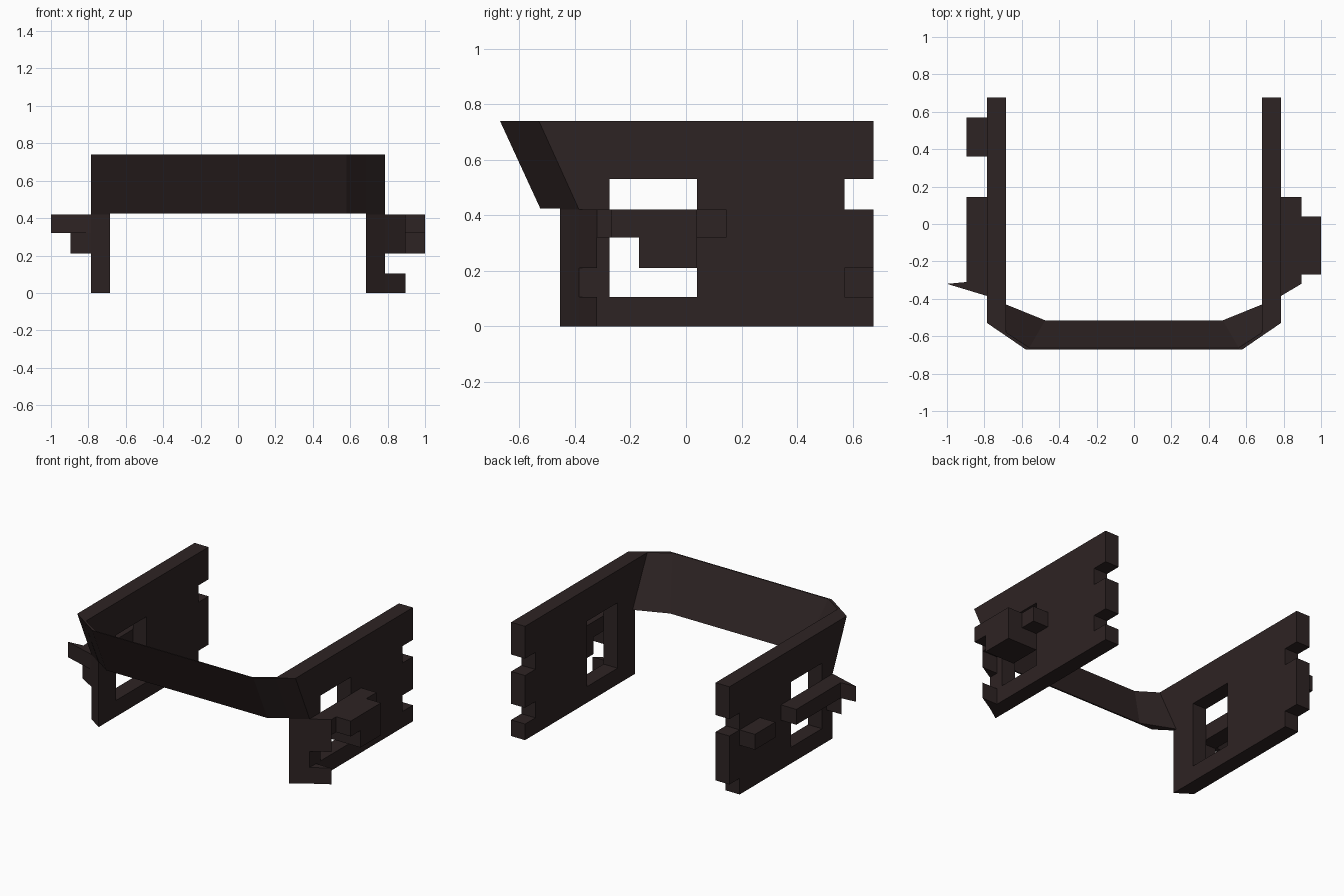
import bpy, bmesh

if "Cube" in bpy.data.objects:
    bpy.data.objects.remove(bpy.data.objects["Cube"])

mat = bpy.data.materials.new("dark brown")
mat.diffuse_color = (0.027, 0.017, 0.017, 1)
mat.use_nodes = True
mat.node_tree.nodes["Principled BSDF"].inputs["Base Color"].default_value = mat.diffuse_color


def make(name, verts, faces):
    me = bpy.data.meshes.new(name)
    me.from_pydata(verts, [], faces)
    bm = bmesh.new()
    bm.from_mesh(me)
    bmesh.ops.recalc_face_normals(bm, faces=bm.faces)
    bm.to_mesh(me)
    bm.free()
    me.materials.append(mat)
    ob = bpy.data.objects.new(name, me)
    bpy.context.collection.objects.link(ob)
    return ob


def bridge(name, a, b):
    """Solid between two matching outlines."""
    n = len(a)
    faces = [tuple(range(n)), tuple(range(n, 2 * n))]
    faces += [(i, (i + 1) % n, n + (i + 1) % n, n + i) for i in range(n)]
    return make(name, a + b, faces)


def prism(name, xy, z0, z1):
    return bridge(name, [(x, y, z0) for x, y in xy], [(x, y, z1) for x, y in xy])


def box(name, x0, x1, y0, y1, z0, z1):
    return prism(name, [(x0, y0), (x1, y0), (x1, y1), (x0, y1)], z0, z1)


def wall(name, s, notches):
    """Side wall with back-edge notches, a raked front and a window."""
    prof = [(-0.385, 0)]
    for z0, z1 in notches:
        prof += [(0.675, z0), (0.57, z0), (0.57, z1), (0.675, z1)] if z0 > 0 \
            else [(0.57, 0), (0.57, z1), (0.675, z1)]
    if notches[0][0] > 0:
        prof.insert(1, (0.675, 0))
    prof += [(0.675, 0.74), (-0.53, 0.74), (-0.385, 0.42)]
    outer = [(s * 0.785, y, z) for y, z in prof]
    inner = [(s * 0.685, y - 0.068 if y < -0.3 else y, z) for y, z in prof]
    ob = bridge(name, outer, inner)
    x0, x1 = sorted((s * 0.6, s * 0.9))
    cut = box("window_cutter", x0, x1, -0.275, 0.04, 0.105, 0.53)
    mod = ob.modifiers.new("window", 'BOOLEAN')
    mod.operation = 'DIFFERENCE'
    mod.solver = 'EXACT'
    mod.object = cut
    bpy.context.view_layer.objects.active = ob
    bpy.ops.object.modifier_apply(modifier="window")
    bpy.data.objects.remove(cut)


# Side walls
wall("right_wall", 1, [(0.105, 0.21), (0.42, 0.53)])
wall("left_wall", -1, [(0, 0.105), (0.42, 0.53)])

# Front band, leaning outward, bent at both corners
half = [  # outer top, outer bottom, inner bottom, inner top
    [(0.685, -0.598, 0.74), (0.685, -0.453, 0.425), (0.685, -0.43, 0.425), (0.685, -0.58, 0.74)],
    [(0.58, -0.67, 0.74), (0.58, -0.525, 0.425), (0.475, -0.515, 0.425), (0.56, -0.662, 0.74)],
]
secs = [[(-x, y, z) for x, y, z in s] for s in half] + half[::-1]
verts = [v for s in secs for v in s]
faces = [(0, 1, 2, 3), (12, 13, 14, 15)]
for k in range(3):
    for i in range(4):
        j = (i + 1) % 4
        faces.append((4 * k + i, 4 * k + j, 4 * k + 4 + j, 4 * k + 4 + i))
make("front_band", verts, faces)

# Right side: front wedges and outer bars
wedge = [(0.785, -0.385), (0.895, -0.32), (0.785, -0.32)]
prism("right_foot_wedge", wedge, 0, 0.105)
prism("right_lower_wedge", wedge, 0.21, 0.32)
prism("right_bar", [(0.785, -0.385), (0.895, -0.32), (0.895, 0.145), (0.785, 0.145)], 0.32, 0.42)
box("right_outer_bar", 0.895, 1.0, -0.27, 0.04, 0.32, 0.42)
box("right_lower_bar", 0.785, 1.0, -0.17, 0.04, 0.21, 0.32)

# Left side: front wing, bar and rear block
prism("left_lower_wedge", [(-x, y) for x, y in wedge], 0.21, 0.32)
prism("left_wing", [(-0.785, -0.385), (-1.0, -0.32), (-0.895, -0.31),
                    (-0.895, 0.145), (-0.785, 0.145)], 0.32, 0.42)
box("left_rear_block", -0.895, -0.785, 0.36, 0.57, 0.32, 0.42)
